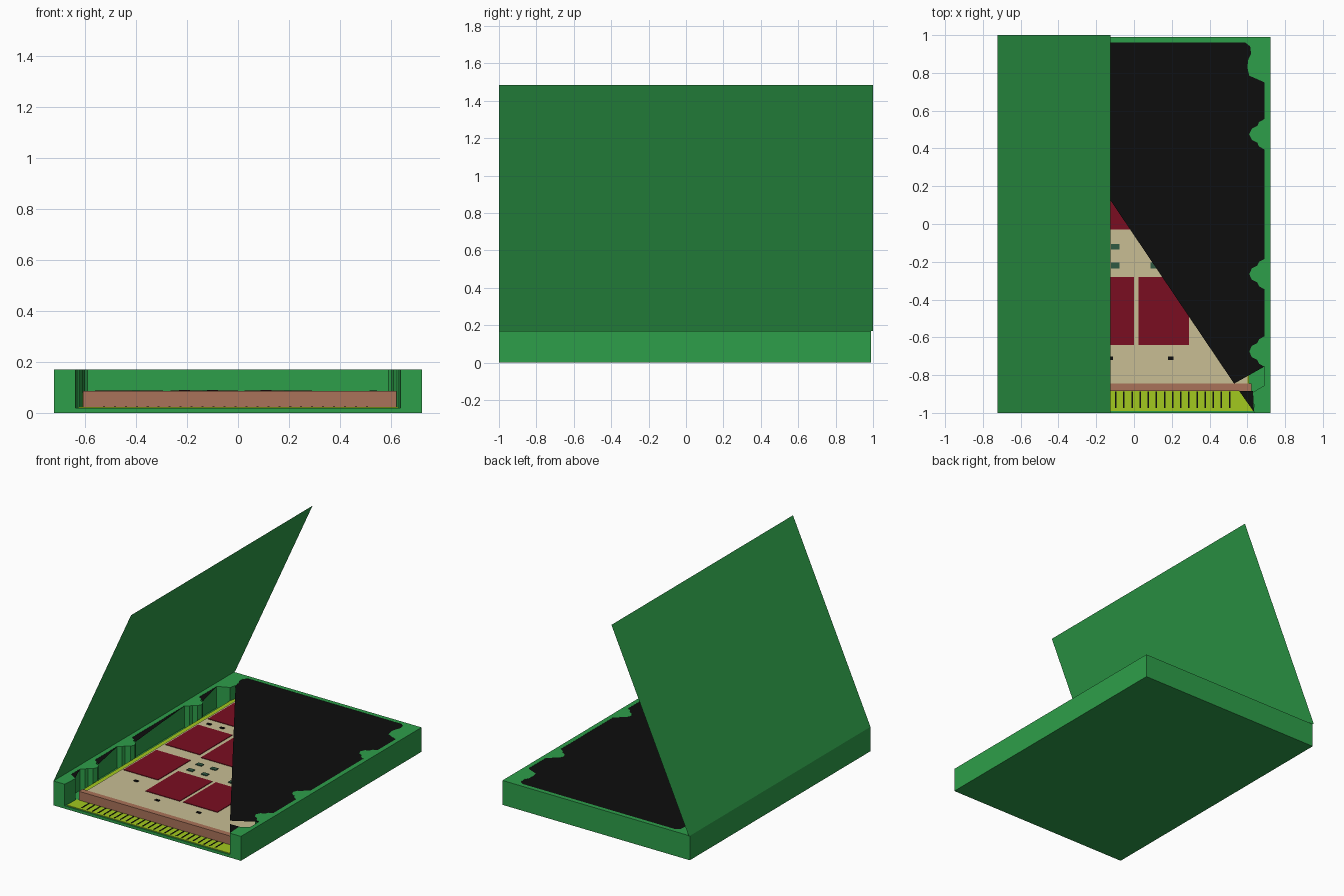
import bpy, bmesh

if "Cube" in bpy.data.objects:
    bpy.data.objects.remove(bpy.data.objects["Cube"])

def mat(name, rgb):
    m = bpy.data.materials.new(name)
    m.diffuse_color = (*rgb, 1)
    m.use_nodes = True
    m.node_tree.nodes["Principled BSDF"].inputs["Base Color"].default_value = m.diffuse_color
    return m

GREEN = mat("case green", (0.027, 0.345, 0.068))
BLACK = mat("black", (0.004, 0.004, 0.004))
RED = mat("chip red", (0.195, 0.004, 0.015))
BEIGE = mat("board beige", (0.578, 0.515, 0.296))
LIME = mat("circuit lime", (0.36, 0.578, 0.013))
BROWN = mat("connector brown", (0.40, 0.17, 0.10))
DARK = mat("small chip green", (0.03, 0.10, 0.055))

def finish(bm, name, m):
    bmesh.ops.recalc_face_normals(bm, faces=bm.faces)
    me = bpy.data.meshes.new(name)
    bm.to_mesh(me)
    bm.free()
    me.materials.append(m)
    ob = bpy.data.objects.new(name, me)
    bpy.context.collection.objects.link(ob)
    return ob

def prism(name, pts, z0, z1, m):
    """Extrude an outline from z0 to z1."""
    bm = bmesh.new()
    f = bm.faces.new([bm.verts.new((x, y, z0)) for x, y in pts])
    r = bmesh.ops.extrude_face_region(bm, geom=[f])
    for v in r["geom"]:
        if isinstance(v, bmesh.types.BMVert):
            v.co.z = z1
    return finish(bm, name, m)

def box(name, x0, x1, y0, y1, z0, z1, m):
    return prism(name, [(x0, y0), (x1, y0), (x1, y1), (x0, y1)], z0, z1, m)

def sheets(name, polys, m):
    """Thin flat faces given by 3D outlines."""
    bm = bmesh.new()
    for p in polys:
        f = bm.faces.new([bm.verts.new(c) for c in p])
        f.normal_update()
        if f.normal.z < 0:
            f.normal_flip()
    me = bpy.data.meshes.new(name)
    bm.to_mesh(me)
    bm.free()
    me.materials.append(m)
    ob = bpy.data.objects.new(name, me)
    bpy.context.collection.objects.link(ob)

W, TOP = 0.7225, 0.17

# inner side-wall outline, front to back, with rounded screw posts
POST = [(-.08, 0), (-.065, .028), (-.045, .037), (-.03, .066), (0, .08),
        (.03, .066), (.045, .037), (.065, .028), (.08, 0)]
CENTRES = (-0.675, -0.265, 0.475)
side = [(.637, -1), (.63, -.89), (.65, -.878), (.69, -.855)]
for c in CENTRES:
    side += [(.69 - dx, c + dy) for dy, dx in POST]
corner = [(.69, .75), (.65, .768), (.61, .785), (.60, .83), (.605, .87),
          (.62, .90), (.615, .94), (.59, .96)]
side += corner

# open-fronted tray: wall ring and floor
inner = side + [(-x, y) for x, y in reversed(side)]
prism("tray_walls", inner + [(-W, -1), (-W, .99), (W, .99), (W, -1)], 0.02, TOP, GREEN)
box("tray_floor", -W, W, -1, .99, 0, 0.02, GREEN)

# hinged lid, standing open
sheets("lid", [[(-W, -1, TOP), (-.125, -1, 1.485), (-.125, 1, 1.485), (-W, 1, TOP)]], GREEN)

# torn black cover, and the leftovers in the left recesses
z = TOP - .001
main = [(.53, -.845)] + [p for p in side if p[1] > -.84] \
    + [(-x, y) for x, y in reversed(corner[3:])]
polys = [main, [(.557, -.885), (.63, -.885), (.635, -.995)]]
ends = [-.855] + [e for c in CENTRES for e in (c - .08, c + .08)] + [.75]
for a, b in zip(ends[::2], ends[1::2]):
    polys.append([(-.69, a), (-.635, a - .035), (-.69, b)])
sheets("black_cover", [[(x, y, z) for x, y in p] for p in polys], BLACK)

# circuit board, front contact strip and connector bar
box("circuit_board", -.61, .61, -.845, .93, .02, .078, LIME)
box("contact_strip", -.625, .63, -.99, -.885, .02, .024, LIME)
box("connector_bar", -.608, .622, -.885, -.845, .02, .085, BROWN)
box("board_face", -.575, .60, -.845, .90, .078, .083, BEIGE)

# contact gaps
for i in range(25):
    x = -.53 + i * .043
    box("contact_gap", x, x + .008, -.975, -.888, .024, .026, BLACK)

# memory chips
for x0, starts in ((-.56, (-.46, .0, .47)), (-.265, (-.64, -.03, .47)), (.025, (-.64, -.03, .47))):
    for y0 in starts:
        box("memory_chip", x0, x0 + .265, y0, y0 + .36, .083, .087, RED)

# small components
for x in (-.21, -.1, .11):
    for y in (-.12, -.22):
        box("small_chip", x - .022, x + .022, y - .015, y + .015, .083, .089, DARK)
for x, y in ((.195, -.71), (-.125, -.71), (-.4, -.55), (-.51, .41), (-.41, .41), (.53, .1)):
    box("tiny_part", x - .015, x + .015, y - .009, y + .009, .083, .088, BLACK)
